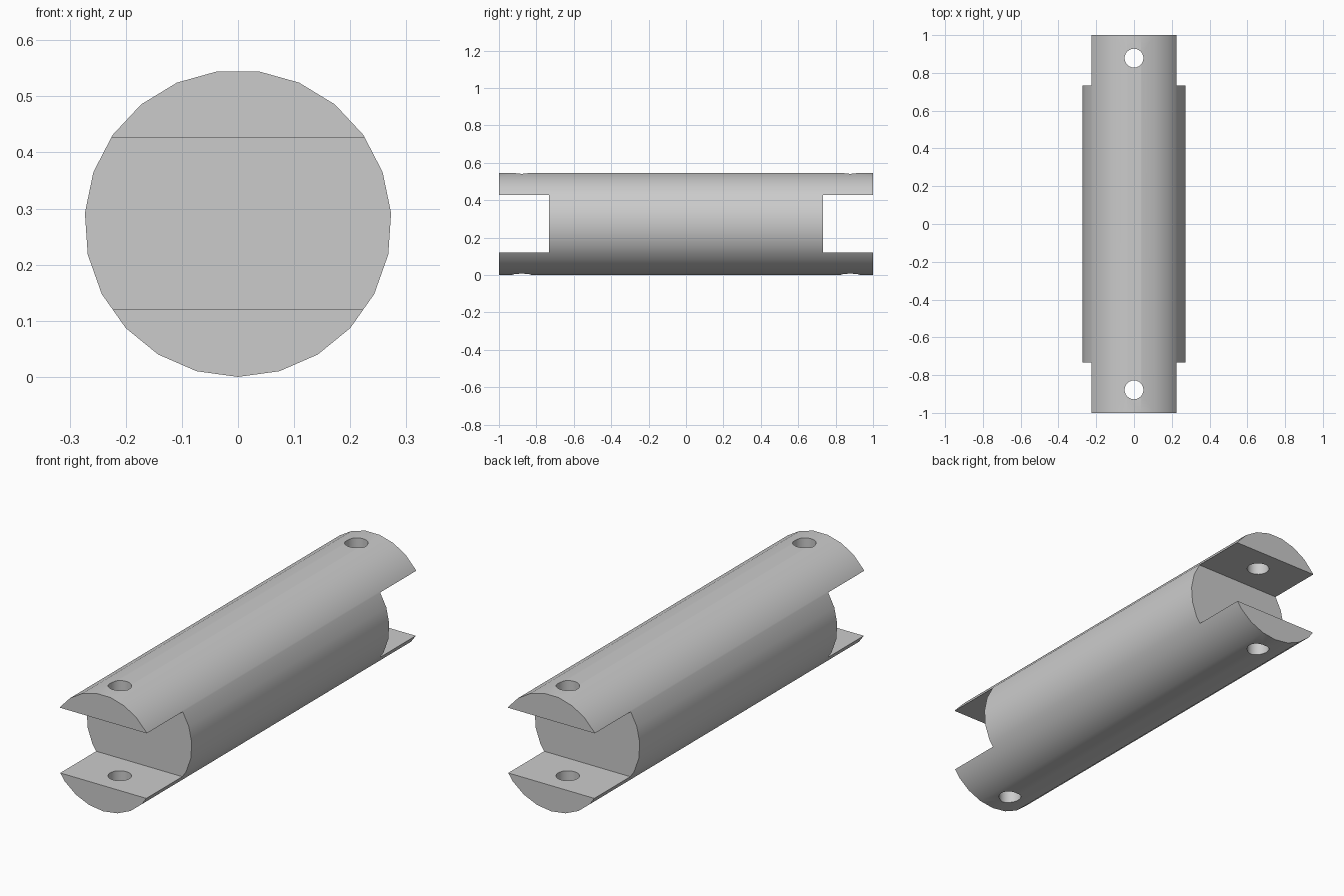
import bpy
import math

R = 0.2735          # rod radius
SLOT_HALF = 0.153   # half height of the end slots
SLOT_START = 0.733  # distance from the centre to the slot floor
HOLE_Y = 0.878

default = bpy.data.objects.get("Cube")
if default:
    bpy.data.objects.remove(default, do_unlink=True)

metal = bpy.data.materials.new("plain grey")
metal.use_nodes = True
grey = (0.6, 0.6, 0.6, 1)
metal.diffuse_color = grey
metal.node_tree.nodes["Principled BSDF"].inputs["Base Color"].default_value = grey


def cut(target, cutter):
    """Subtract the cutter from the target, then discard it."""
    mod = target.modifiers.new("cut", "BOOLEAN")
    mod.operation = "DIFFERENCE"
    mod.solver = "EXACT"
    mod.object = cutter
    bpy.ops.object.select_all(action="DESELECT")
    bpy.context.view_layer.objects.active = target
    target.select_set(True)
    bpy.ops.object.modifier_apply(modifier=mod.name)
    bpy.data.objects.remove(cutter, do_unlink=True)


# Rod lying along y, with a corner of its 23 sides at the bottom
bpy.ops.mesh.primitive_cylinder_add(vertices=23, radius=R, depth=2,
                                    location=(0, 0, R),
                                    rotation=(math.pi / 2, 0, 0))
rod = bpy.context.object
rod.name = "slotted_rod"
bpy.ops.object.transform_apply(location=True, rotation=True, scale=True)
lowest = min(rod.data.vertices, key=lambda v: v.co.z)
if abs(lowest.co.x) > 0.001:
    for v in rod.data.vertices:
        v.co.z = 2 * R - v.co.z
    rod.data.flip_normals()
rod.data.materials.append(metal)

for side in (-1, 1):
    # Open slot across the end, leaving an upper and a lower jaw
    bpy.ops.mesh.primitive_cube_add(size=1, location=(0, side * (SLOT_START + 0.5), R))
    slot = bpy.context.object
    slot.scale = (1, 1, 2 * SLOT_HALF)
    slot.hide_render = True
    cut(rod, slot)

    # Pin hole through both jaws
    bpy.ops.mesh.primitive_cylinder_add(vertices=24, radius=0.05, depth=1,
                                        location=(0, side * HOLE_Y, R))
    pin = bpy.context.object
    pin.hide_render = True
    cut(rod, pin)

bpy.ops.object.shade_smooth_by_angle(angle=math.radians(30))
